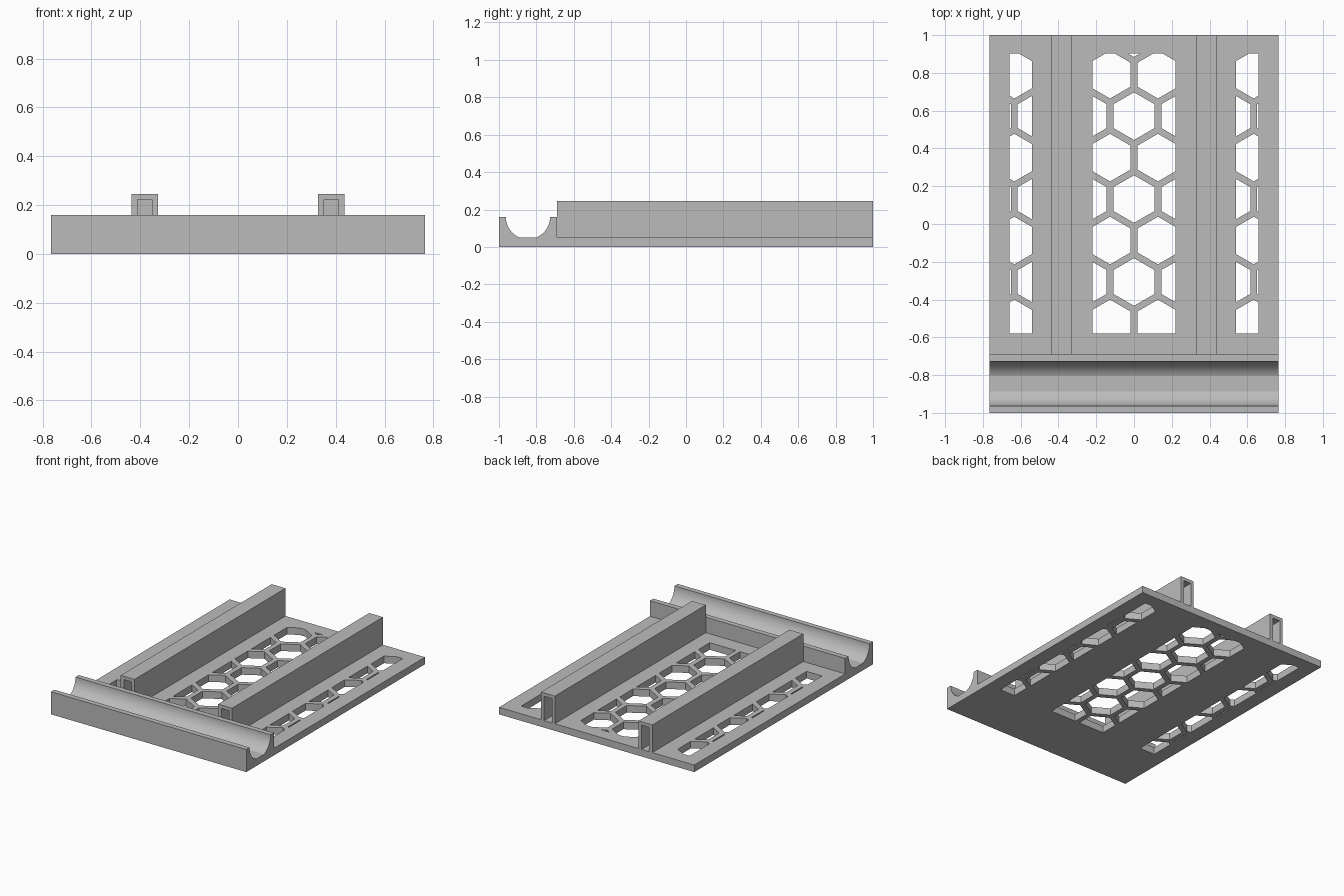
import bpy, bmesh, math
from mathutils import Matrix, Vector

cube = bpy.data.objects.get("Cube")
if cube:
    bpy.data.objects.remove(cube, do_unlink=True)

grey = bpy.data.materials.new("plain grey")
grey.use_nodes = True
colour = (0.5, 0.5, 0.5, 1)
grey.diffuse_color = colour
grey.node_tree.nodes["Principled BSDF"].inputs["Base Color"].default_value = colour

HALF_WIDTH, PLATE, BACK_OF_TROUGH = 0.765, 0.05, -0.69


def make_object(name, bm):
    bmesh.ops.recalc_face_normals(bm, faces=bm.faces)
    mesh = bpy.data.meshes.new(name)
    bm.to_mesh(mesh)
    bm.free()
    mesh.materials.append(grey)
    obj = bpy.data.objects.new(name, mesh)
    bpy.context.collection.objects.link(obj)
    return obj


def add_prism(bm, points, direction):
    face = bm.faces.new([bm.verts.new(p) for p in points])
    new = bmesh.ops.extrude_face_region(bm, geom=[face])["geom"]
    moved = [g for g in new if isinstance(g, bmesh.types.BMVert)]
    bmesh.ops.translate(bm, verts=moved, vec=direction)


def add_box(bm, low, high):
    low, high = Vector(low), Vector(high)
    matrix = Matrix.Translation((low + high) / 2) @ Matrix.Diagonal((*(high - low), 1))
    bmesh.ops.create_cube(bm, size=1, matrix=matrix)


def cut(obj, cutter):
    mod = obj.modifiers.new("cut", "BOOLEAN")
    mod.operation, mod.solver, mod.object = "DIFFERENCE", "EXACT", cutter
    graph = bpy.context.evaluated_depsgraph_get()
    mesh = bpy.data.meshes.new_from_object(obj.evaluated_get(graph))
    obj.modifiers.clear()
    obj.data = mesh
    bpy.data.objects.remove(cutter, do_unlink=True)


def clip(points, axis, limit, sign):
    """Keep the part of a convex polygon on one side of an axis-aligned line."""
    kept = []
    for a, b in zip(points, points[1:] + points[:1]):
        da, db = sign * (a[axis] - limit), sign * (b[axis] - limit)
        if da >= 0:
            kept.append(a)
        if da * db < 0:
            kept.append(a.lerp(b, da / (da - db)))
    return kept


# Base plate and trough: one side profile extruded across the width
TOP, MID, RADIUS = 0.16, -0.845, 0.118
flat = math.acos((TOP - PLATE) / RADIUS)
side = [(-1, 0), (1, 0), (1, PLATE), (BACK_OF_TROUGH, PLATE), (BACK_OF_TROUGH, TOP)]
STEPS = 14
for sign in (1, -1):
    for i in range(STEPS + 1):
        t = i / STEPS if sign > 0 else 1 - i / STEPS
        angle = math.pi / 2 + (flat - math.pi / 2) * t
        side.append((MID + sign * RADIUS * math.sin(angle), TOP - RADIUS * math.cos(angle)))
side.append((-1, TOP))
bm = bmesh.new()
add_prism(bm, [(-HALF_WIDTH, y, z) for y, z in side], (2 * HALF_WIDTH, 0, 0))
base = make_object("base_plate_with_trough", bm)

# Honeycomb openings: one lattice trimmed to three windows
PITCH, ROW, HEX = 0.2535, 0.2195, 0.126
bm = bmesh.new()
for x0, x1 in ((-0.66, -0.54), (-0.22, 0.22), (0.54, 0.66)):
    for row in range(-5, 4):
        for col in range(-4, 5):
            cx, cy = (col + row % 2 / 2) * PITCH, 0.571 + row * ROW
            hexagon = [Vector((cx + HEX * math.sin(k * math.pi / 3),
                               cy + HEX * math.cos(k * math.pi / 3), -0.05)) for k in range(6)]
            for axis, limit, sign in ((0, x0, 1), (0, x1, -1), (1, -0.58, 1), (1, 0.903, -1)):
                hexagon = clip(hexagon, axis, limit, sign)
            if len(hexagon) > 2:
                add_prism(bm, hexagon, (0, 0, 0.15))
cut(base, make_object("honeycomb_cutter", bm))

bpy.context.view_layer.objects.active = base
base.select_set(True)
bpy.ops.object.shade_smooth_by_angle(angle=math.radians(15))
base.select_set(False)

# Rails with a pocket in each end
POCKET = 0.3
for name, x in (("left_rail", 0.382), ("right_rail", -0.382)):
    bm = bmesh.new()
    add_box(bm, (x - 0.054, BACK_OF_TROUGH, PLATE), (x + 0.054, 1, 0.246))
    rail = make_object(name, bm)
    bm = bmesh.new()
    for y0, y1 in ((BACK_OF_TROUGH - 0.1, BACK_OF_TROUGH + POCKET), (1 - POCKET, 1.1)):
        add_box(bm, (x - 0.03, y0, 0), (x + 0.03, y1, 0.222))
    cut(rail, make_object("pocket_cutter", bm))
